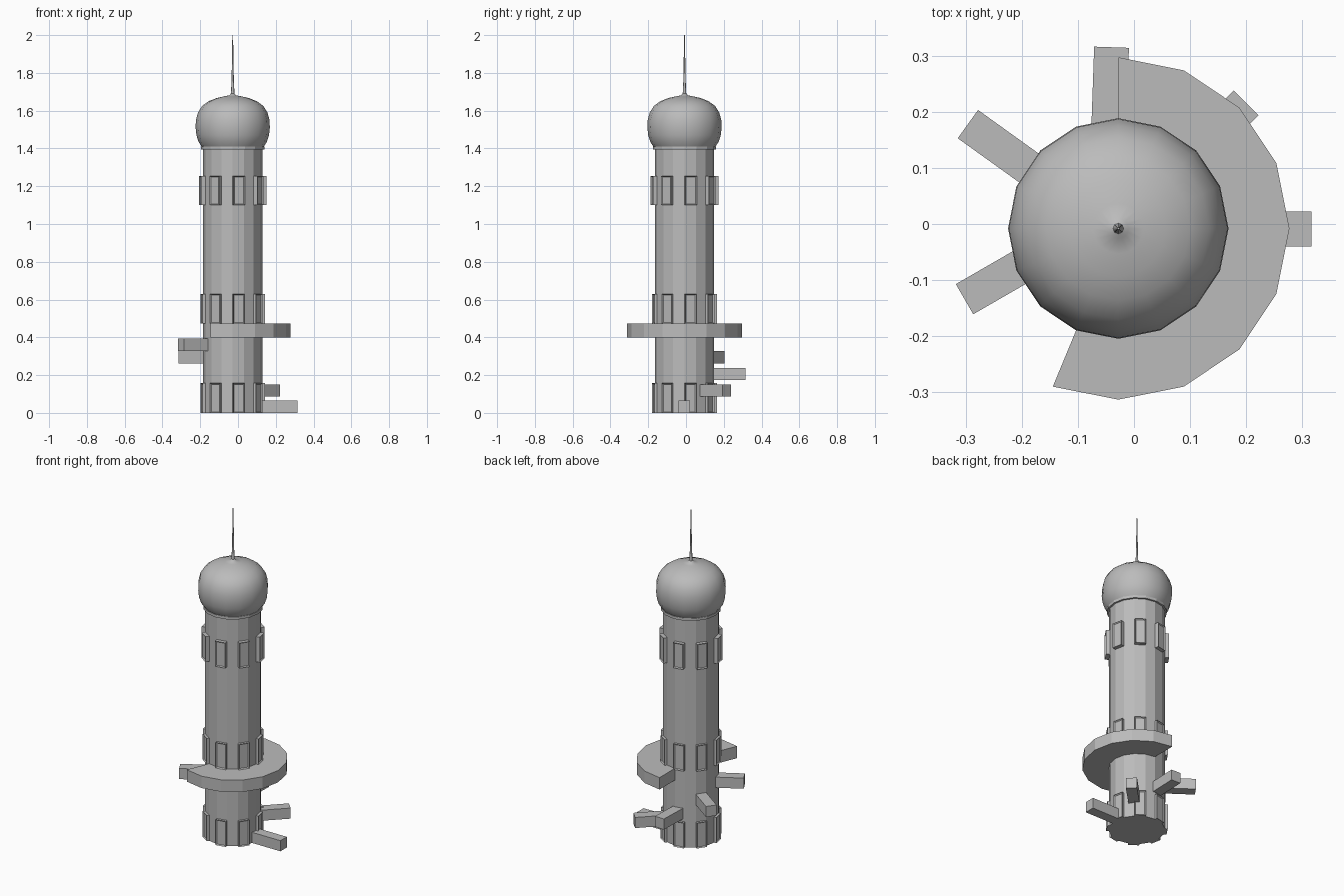
import bpy, bmesh, math
from mathutils import Matrix, Vector

if "Cube" in bpy.data.objects:
    bpy.data.objects.remove(bpy.data.objects["Cube"])

CX, CY = -0.028, -0.008      # tower axis
SIDES = 16

stone = bpy.data.materials.new("grey stone")
stone.diffuse_color = (0.5, 0.5, 0.5, 1)
stone.use_nodes = True
stone.node_tree.nodes["Principled BSDF"].inputs["Base Color"].default_value = stone.diffuse_color


def finish(name, bm):
    bmesh.ops.recalc_face_normals(bm, faces=bm.faces[:])
    me = bpy.data.meshes.new(name)
    bm.to_mesh(me)
    bm.free()
    me.materials.append(stone)
    ob = bpy.data.objects.new(name, me)
    bpy.context.collection.objects.link(ob)
    return ob


def lathe(name, profile, sides=SIDES):
    """Closed solid turned about the tower axis from (radius, z) pairs."""
    bm = bmesh.new()
    rings = []
    for r, z in profile:
        rings.append([bm.verts.new((CX + r * math.cos(a), CY + r * math.sin(a), z))
                      for a in (2 * math.pi * i / sides for i in range(sides))])
    for lo, hi in zip(rings, rings[1:]):
        for i in range(sides):
            j = (i + 1) % sides
            bm.faces.new((lo[i], lo[j], hi[j], hi[i]))
    bm.faces.new(rings[0][::-1])
    bm.faces.new(rings[-1])
    return finish(name, bm)


def smooth(ob, angle):
    bpy.ops.object.select_all(action='DESELECT')
    ob.select_set(True)
    bpy.context.view_layer.objects.active = ob
    bpy.ops.object.shade_smooth_by_angle(angle=math.radians(angle))


# Shaft and the rim under the dome
lathe("tower_shaft", [(0.157, 0), (0.157, 1.40)])
lathe("dome_rim", [(0.168, 1.395), (0.168, 1.411)])

# Onion dome and its needle
dome = lathe("dome", [(0.163, 1.408), (0.181, 1.435), (0.192, 1.47), (0.1965, 1.51),
                      (0.195, 1.55), (0.184, 1.59), (0.162, 1.625), (0.128, 1.65),
                      (0.085, 1.667), (0.045, 1.676), (0.018, 1.681), (0.010, 1.69)])
smooth(dome, 50)
needle = lathe("needle", [(0.010, 1.68), (0.006, 1.76), (0.002, 2.0)], 8)
smooth(needle, 50)

# Partial ring balcony, from due back round the right to front left
bm = bmesh.new()
angles = [math.radians(-112.5 + 22.5 * i) for i in range(10)]
rows = [[bm.verts.new((CX + r * math.cos(a), CY + r * math.sin(a), z)) for a in angles]
        for r, z in ((0.14, 0.40), (0.305, 0.40), (0.305, 0.473), (0.14, 0.473))]
for k in range(4):
    p, q = rows[k], rows[(k + 1) % 4]
    for i in range(9):
        bm.faces.new((p[i], p[i + 1], q[i + 1], q[i]))
for i in (0, 9):
    bm.faces.new([row[i] for row in rows])
finish("balcony", bm)

# Spiral of beam steps: middle of outer end, direction, bottom height
for n, (x, y, deg, z) in enumerate([(0.316, -0.009, 0, 0.0), (0.200, 0.216, 45, 0.086),
                                    (-0.040, 0.315, 88, 0.173), (-0.296, 0.178, 144.3, 0.262),
                                    (-0.302, -0.134, 210, 0.328)]):
    bm = bmesh.new()
    m = (Matrix.Translation((x, y, z + 0.0325)) @ Matrix.Rotation(math.radians(deg), 4, 'Z')
         @ Matrix.Translation((-0.11, 0, 0)) @ Matrix.Diagonal((0.22, 0.062, 0.065, 1)))
    bmesh.ops.create_cube(bm, size=1, matrix=m)
    finish(f"step_{n + 1}", bm)

# Three rows of framed windows on every other side of the shaft
for row, (z0, z1, dist) in enumerate([(0.0, 0.157, 0.169), (0.473, 0.63, 0.169),
                                      (1.10, 1.255, 0.177)]):
    for k in range(8):
        bm = bmesh.new()
        m = (Matrix.Translation((CX, CY, (z0 + z1) / 2))
             @ Matrix.Rotation(math.radians(11.25 + 45 * k), 4, 'Z')
             @ Matrix.Translation((dist - 0.02, 0, 0))
             @ Matrix.Diagonal((0.04, 0.062, z1 - z0, 1)))
        bmesh.ops.create_cube(bm, size=1, matrix=m)
        out = m.to_3x3() @ Vector((1, 0, 0))
        out.normalize()
        bm.normal_update()
        front = max(bm.faces, key=lambda f: f.normal.dot(out))
        bmesh.ops.inset_individual(bm, faces=[front], thickness=0.008)
        bmesh.ops.translate(bm, verts=front.verts[:], vec=-out * 0.006)
        finish(f"window_{row + 1}_{k + 1}", bm)
